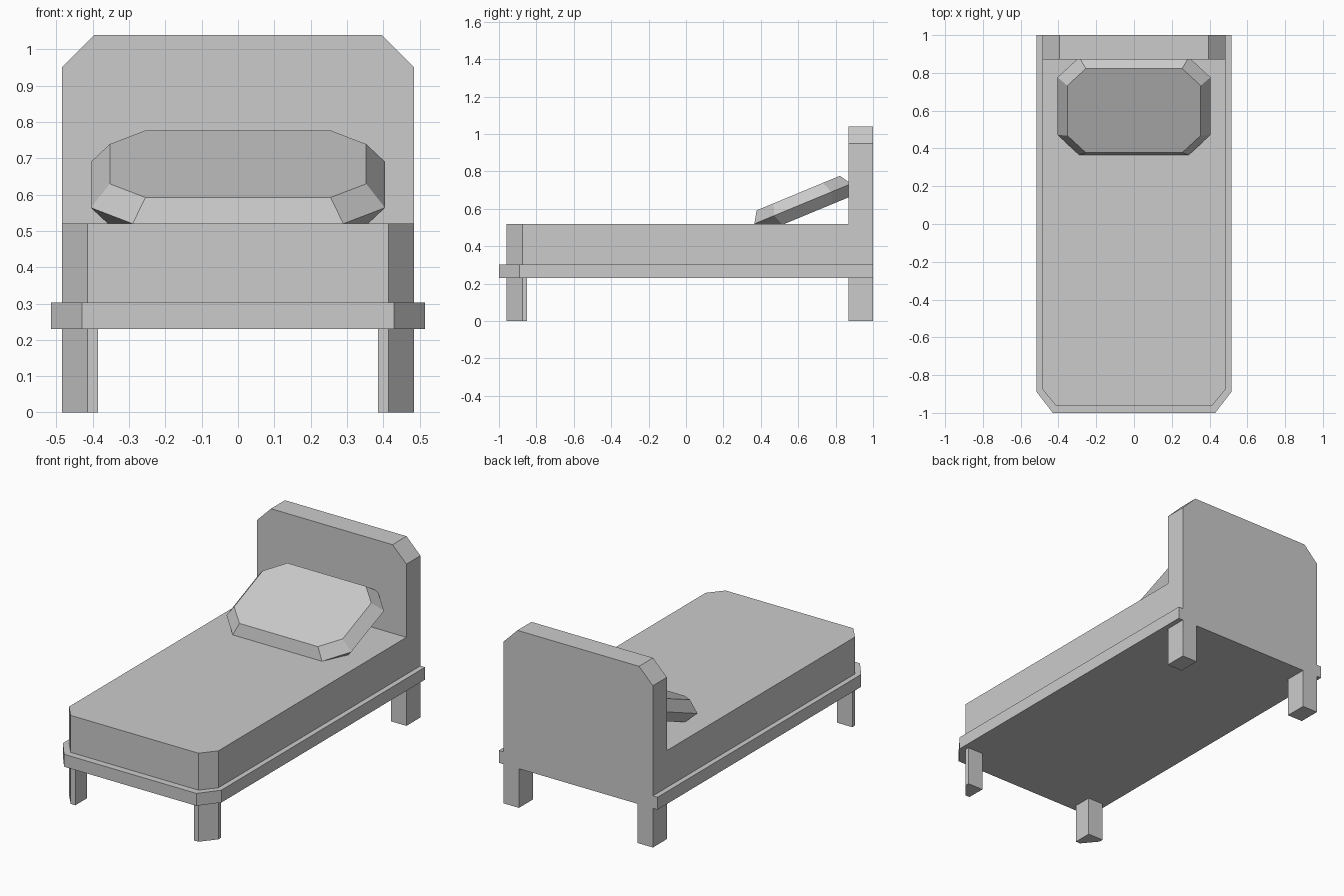
import bpy
import bmesh
from mathutils import Matrix, Vector
from math import radians

cube = bpy.data.objects.get("Cube")
if cube:
    bpy.data.objects.remove(cube, do_unlink=True)

grey = bpy.data.materials.new("soft grey")
grey.use_nodes = True
COLOUR = (0.6, 0.6, 0.6, 1)
grey.diffuse_color = COLOUR
grey.node_tree.nodes["Principled BSDF"].inputs["Base Color"].default_value = COLOUR


def loft(name, rings, matrix=Matrix()):
    """Join matching rings of points into a closed, flat-faced solid."""
    bm = bmesh.new()
    loops = [[bm.verts.new(matrix @ Vector(p)) for p in ring] for ring in rings]
    n = len(loops[0])
    for low, high in zip(loops, loops[1:]):
        for i in range(n):
            j = (i + 1) % n
            bm.faces.new((low[i], low[j], high[j], high[i]))
    bm.faces.new(loops[0][::-1])
    bm.faces.new(loops[-1])
    bmesh.ops.recalc_face_normals(bm, faces=bm.faces)
    mesh = bpy.data.meshes.new(name)
    bm.to_mesh(mesh)
    bm.free()
    mesh.materials.append(grey)
    obj = bpy.data.objects.new(name, mesh)
    bpy.context.collection.objects.link(obj)
    return obj


def slab(name, outline, z0, z1):
    return loft(name, [[(x, y, z) for x, y in outline] for z in (z0, z1)])


def clipped_foot(half, front, back, cut_x, cut_y):
    """Plan outline with both front corners cut off."""
    return [(-half, back), (-half, front + cut_y), (-half + cut_x, front),
            (half - cut_x, front), (half, front + cut_y), (half, back)]


# Bed base and mattress
slab("bed_frame", clipped_foot(0.515, -1, 1, 0.085, 0.11), 0.23, 0.303)
slab("mattress", clipped_foot(0.485, -0.96, 0.87, 0.07, 0.085), 0.303, 0.52)

# Headboard with cut upper corners
board = [(-0.485, 0.303), (0.485, 0.303), (0.485, 0.95),
         (0.395, 1.04), (-0.395, 1.04), (-0.485, 0.95)]
loft("headboard", [[(x, y, z) for x, z in board] for y in (0.87, 1)])

# Legs, the front pair following the cut corners
for side, s in (("right", -1), ("left", 1)):
    front = [(0.385, -0.85), (0.385, -0.96), (0.415, -0.96),
             (0.485, -0.875), (0.485, -0.85)]
    back = [(0.385, 0.87), (0.485, 0.87), (0.485, 1), (0.385, 1)]
    for end, outline in (("front", front), ("back", back)):
        slab(f"{end}_{side}_leg", [(s * x, y) for x, y in outline], 0, 0.23)


def octagon(hx, hy, cut, z):
    return [(hx, cut - hy, z), (hx, hy - cut, z), (hx - cut, hy, z), (cut - hx, hy, z),
            (-hx, hy - cut, z), (-hx, cut - hy, z), (cut - hx, -hy, z), (hx - cut, -hy, z)]


# Bevelled pillow leaning on the headboard
tilt = Matrix.Translation((0, 0.624, 0.627)) @ Matrix.Rotation(radians(22.5), 4, "X")
loft("pillow", [octagon(0.353, 0.241, 0.098, -0.062),
                octagon(0.405, 0.28, 0.115, 0),
                octagon(0.353, 0.241, 0.098, 0.062)], tilt)
